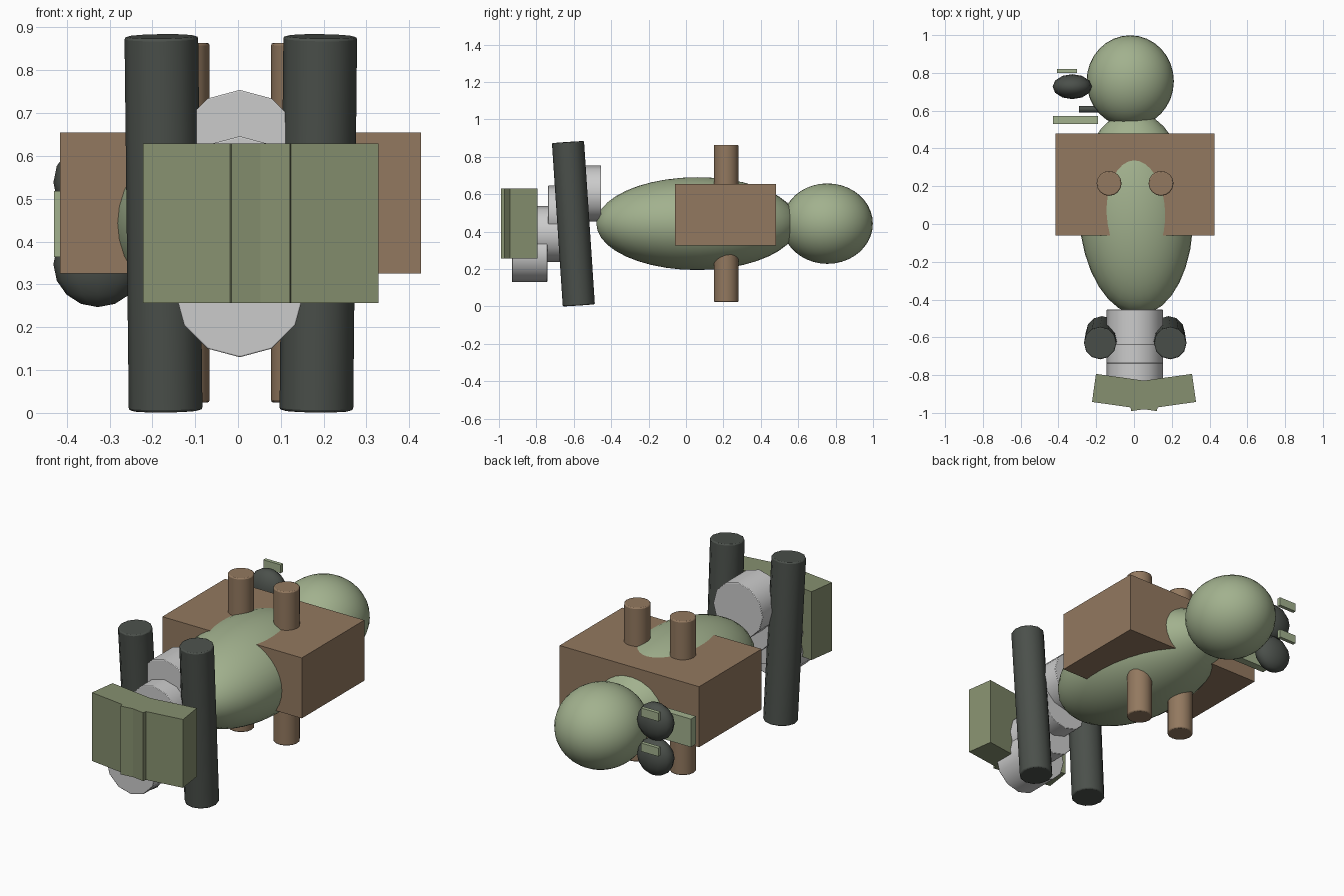
import bpy
from math import radians
from mathutils import Vector

if "Cube" in bpy.data.objects:
    bpy.data.objects.remove(bpy.data.objects["Cube"])


def material(name, rgb):
    m = bpy.data.materials.new(name)
    m.diffuse_color = (*rgb, 1)
    m.use_nodes = True
    m.node_tree.nodes["Principled BSDF"].inputs["Base Color"].default_value = m.diffuse_color
    return m


GREEN = material("soft_green", (0.36, 0.44, 0.27))
OLIVE = material("olive", (0.24, 0.28, 0.16))
BROWN = material("tan", (0.29, 0.19, 0.115))
DARK = material("charcoal", (0.07, 0.08, 0.07))


def finish(name, mat, smooth=True, bevel=0):
    o = bpy.context.object
    o.name = name
    if mat:
        o.data.materials.append(mat)
    if bevel:
        b = o.modifiers.new("bevel", "BEVEL")
        b.width, b.segments, b.limit_method = bevel, 2, "ANGLE"
        b.angle_limit = radians(50)
    if smooth:
        bpy.ops.object.shade_smooth_by_angle(angle=radians(40))
    return o


def box(name, mat, center, size, yaw=0):
    bpy.ops.mesh.primitive_cube_add(size=1, location=center, rotation=(0, 0, radians(yaw)))
    bpy.context.object.scale = size
    return finish(name, mat, smooth=False)


def ellipsoid(name, mat, center, radii, yaw=0, seg=32, rings=20):
    bpy.ops.mesh.primitive_uv_sphere_add(segments=seg, ring_count=rings, radius=1,
                                         location=center, rotation=(0, 0, radians(yaw)))
    bpy.context.object.scale = radii
    return finish(name, mat)


def rod(name, mat, start, end, r, sides=12, bevel=0.006):
    a, b = Vector(start), Vector(end)
    bpy.ops.mesh.primitive_cylinder_add(vertices=sides, radius=r, depth=(b - a).length,
                                        location=(a + b) / 2)
    o = bpy.context.object
    o.rotation_euler = Vector((0, 0, 1)).rotation_difference(b - a).to_euler()
    return finish(name, mat, bevel=bevel)


# Main rounded body and head
ellipsoid("body", GREEN, (0.01, 0.06, 0.443), (0.302, 0.54, 0.248), yaw=2.5)
ellipsoid("head", GREEN, (-0.02, 0.756, 0.443), (0.231, 0.243, 0.215))

# Block around the body, with upright posts through it
box("body_block", BROWN, (0.006, 0.21, 0.49), (0.842, 0.54, 0.33))
for side, x in (("left", -0.132), ("right", 0.143)):
    rod(f"{side}_post", BROWN, (x, 0.215, 0.024), (x, 0.215, 0.864), 0.066, sides=16)

# Long leaning dark bars at the front
rod("left_bar", DARK, (-0.169, -0.573, 0.006), (-0.179, -0.631, 0.879), 0.086)
rod("right_bar", DARK, (0.183, -0.573, 0.006), (0.192, -0.631, 0.879), 0.086)

# Grey stepped neck, each drum lower and further forward
for i in range(4):
    y, z = -0.5475 - 0.096 * i, 0.604 - 0.108 * i
    rod(f"neck_drum_{i + 1}", None, (0.004, y - 0.094, z), (0.004, y + 0.094, z), 0.15, bevel=0.003)

# Pair of overlapping front plates in a shallow V
for side, s in (("left", -1), ("right", 1)):
    box(f"{side}_front_plate", OLIVE, (0.053 + s * 0.093, -0.892, 0.443), (0.347, 0.15, 0.373), yaw=8 * s)

# Side fitting by the head: support plate, pin, two bulbs with end tabs
box("support_plate", GREEN, (-0.31, 0.551, 0.441), (0.24, 0.042, 0.153))
rod("connecting_pin", DARK, (-0.29, 0.608, 0.441), (-0.18, 0.608, 0.441), 0.018, bevel=0)
for level, z in (("lower", 0.347), ("upper", 0.538)):
    ellipsoid(f"{level}_bulb", DARK, (-0.327, 0.727, z), (0.104, 0.066, 0.1), seg=12, rings=8)
    box(f"{level}_bulb_tab", GREEN, (-0.355, 0.81, z + 0.078), (0.105, 0.02, 0.046))
